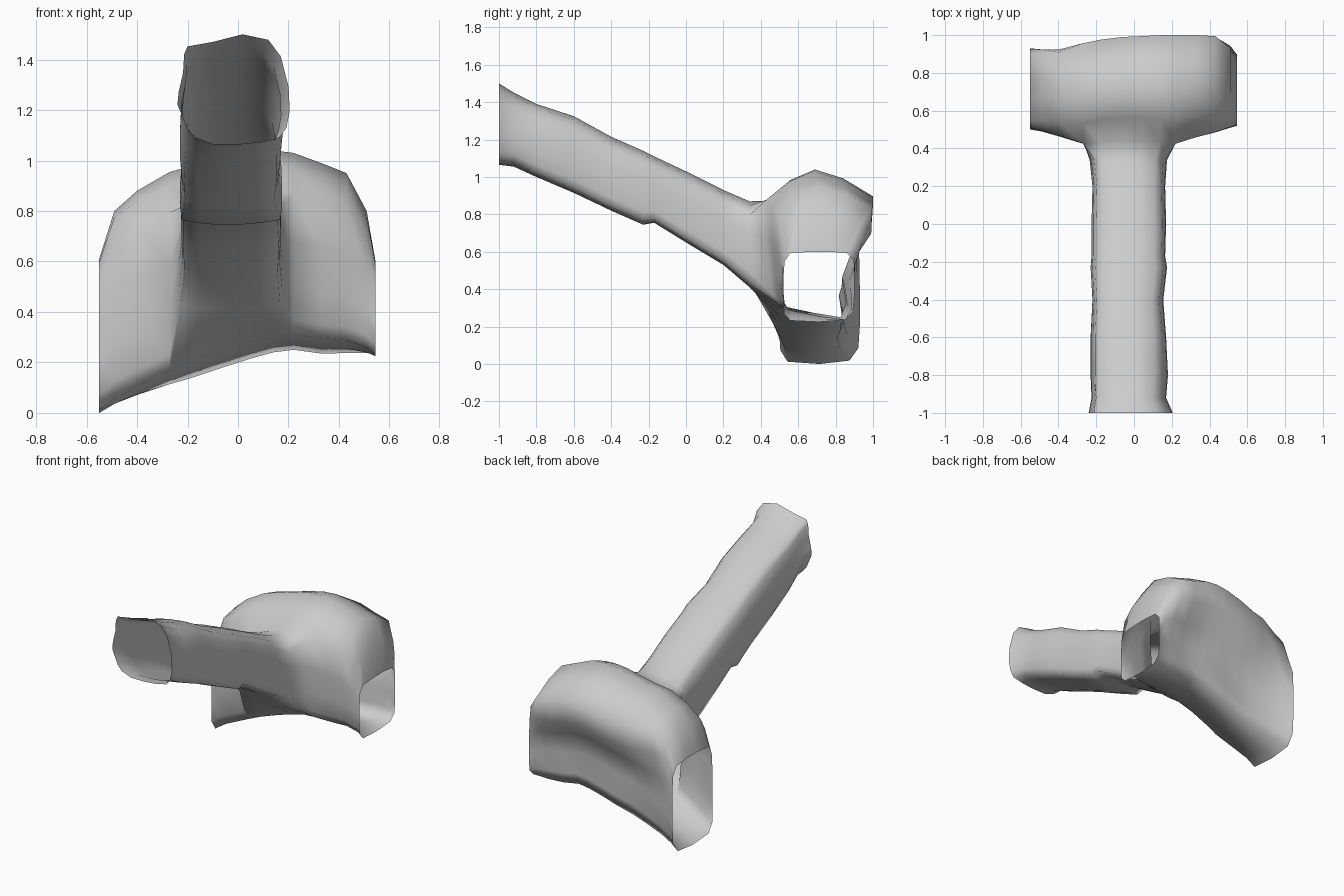
import bpy
import bmesh

cube = bpy.data.objects.get("Cube")
if cube:
    bpy.data.objects.remove(cube, do_unlink=True)

rock = bpy.data.materials.new("plain_grey_rock")
rock.use_nodes = True
rock.diffuse_color = (0.6, 0.6, 0.6, 1)
rock.node_tree.nodes["Principled BSDF"].inputs["Base Color"].default_value = (0.6, 0.6, 0.6, 1)

bm = bmesh.new()


def lerp(a, b, t):
    return a + (b - a) * t


def blend_outline(start, end, t):
    """Mix two outlines point by point."""
    return [(lerp(a, c, t), lerp(b, d, t)) for (a, b), (c, d) in zip(start, end)]


def join(a, b, skip=()):
    """Skin two rings with quads, leaving out the listed segments."""
    n = len(a)
    for i in range(n):
        if i not in skip:
            j = (i + 1) % n
            bm.faces.new((a[i], a[j], b[j], b[i]))


# Cross passage outlines (depth, height): rounded mouth and bulging chamber
MOUTH = [(.1, .02), (.5, 0), (.87, .03), (.98, .14), (1, .35), (1, .6), (.99, .88), (.9, .98),
         (.65, 1), (.4, 1), (.1, .98), (.02, .87), (0, .6), (0, .35), (.01, .12)]
CHAMBER = [(.13, .08), (.45, .03), (.7, 0), (.75, .1), (.71, .27), (.81, .47), (.98, .62), (1, .82),
           (.72, .94), (.45, 1), (.22, .93), (0, .8), (0, .55), (.03, .32), (.07, .15)]

# Cross passage stations: x, floor, roof, front, back, chamber blend
CROSS = [(-.55, 0, .61, .5, .93, 0), (-.49, .03, .8, .49, .93, .25),
         (-.4, .06, .88, .465, .93, .55), (-.27, .11, .955, .425, .965, .85),
         (-.18, .14, .98, .43, .975, 1), (-.06, .18, 1.01, .44, .99, 1),
         (.05, .215, 1.035, .44, .995, 1), (.14, .24, 1.04, .435, 1, 1),
         (.22, .25, 1.03, .425, 1, 1), (.33, .235, .99, .46, 1, 1),
         (.43, .235, .95, .485, 1, .9), (.51, .23, .8, .51, .95, .55),
         (.545, .225, .6, .52, .9, 0)]

# Sloping passage outlines (across, height), clockwise from the upper -x corner
TUBE = [(.06, .85), (.14, .93), (.35, .98), (.62, 1), (.85, .95), (.95, .84),
        (.99, .62), (1, .4), (1, .18), (.98, .05), (.78, .02), (.56, 0),
        (.36, 0), (.18, .02), (.02, .05), (0, .18), (0, .4), (.02, .65)]
OPENING = [(.06, .82), (.09, .89), (.31, .93), (.58, 1), (.81, .95), (.92, .8),
           (.99, .52), (1, .3), (.97, .15), (.91, .06), (.74, .02), (.54, 0),
           (.32, 0), (.16, .06), (.09, .14), (0, .36), (.01, .47), (.05, .65)]

# Sloping passage stations: y, x range, z range, opening blend
BRANCH = [(.34, -.235, .175, .41, .87, 0), (.2, -.22, .165, .53, .93, 0),
          (0, -.225, .17, .65, 1.03, 0), (-.17, -.225, .165, .755, 1.11, 0),
          (-.23, -.23, .175, .745, 1.14, 0), (-.4, -.22, .155, .82, 1.215, .1),
          (-.6, -.23, .17, .915, 1.325, .3), (-.8, -.23, .18, 1.0, 1.39, .6),
          (-.92, -.225, .17, 1.055, 1.45, .9), (-1, -.24, .205, 1.065, 1.5, 1)]

# Cross passage, with a doorway left open in its front wall
rings = []
for x, floor, roof, front, back, blend in CROSS:
    rings.append([bm.verts.new((x, lerp(front, back, s), lerp(floor, roof, t)))
                  for s, t in blend_outline(MOUTH, CHAMBER, blend)])

first, last = 3, 8
wall = range(11, 15)
for k in range(len(rings) - 1):
    join(rings[k], rings[k + 1], wall if first <= k < last else ())

# Doorway rim: across the top, down, back along the floor and up
columns = list(range(first, last + 1))
rim = [rings[c][11] for c in columns]
rim += [rings[last][i] for i in (12, 13, 14)]
rim += [rings[c][0] for c in reversed(columns)]
rim += [rings[first][i] for i in (14, 13, 12)]

# Sloping passage grown from the doorway to its open mouth
for y, x0, x1, z0, z1, blend in BRANCH:
    ring = [bm.verts.new((lerp(x0, x1, s), y, lerp(z0, z1, t)))
            for s, t in blend_outline(TUBE, OPENING, blend)]
    join(rim, ring)
    rim = ring

bmesh.ops.recalc_face_normals(bm, faces=bm.faces[:])
for face in bm.faces:
    face.smooth = True

mesh = bpy.data.meshes.new("tunnel_junction")
bm.to_mesh(mesh)
bm.free()
mesh.materials.append(rock)
tunnel = bpy.data.objects.new("tunnel_junction", mesh)
bpy.context.collection.objects.link(tunnel)
